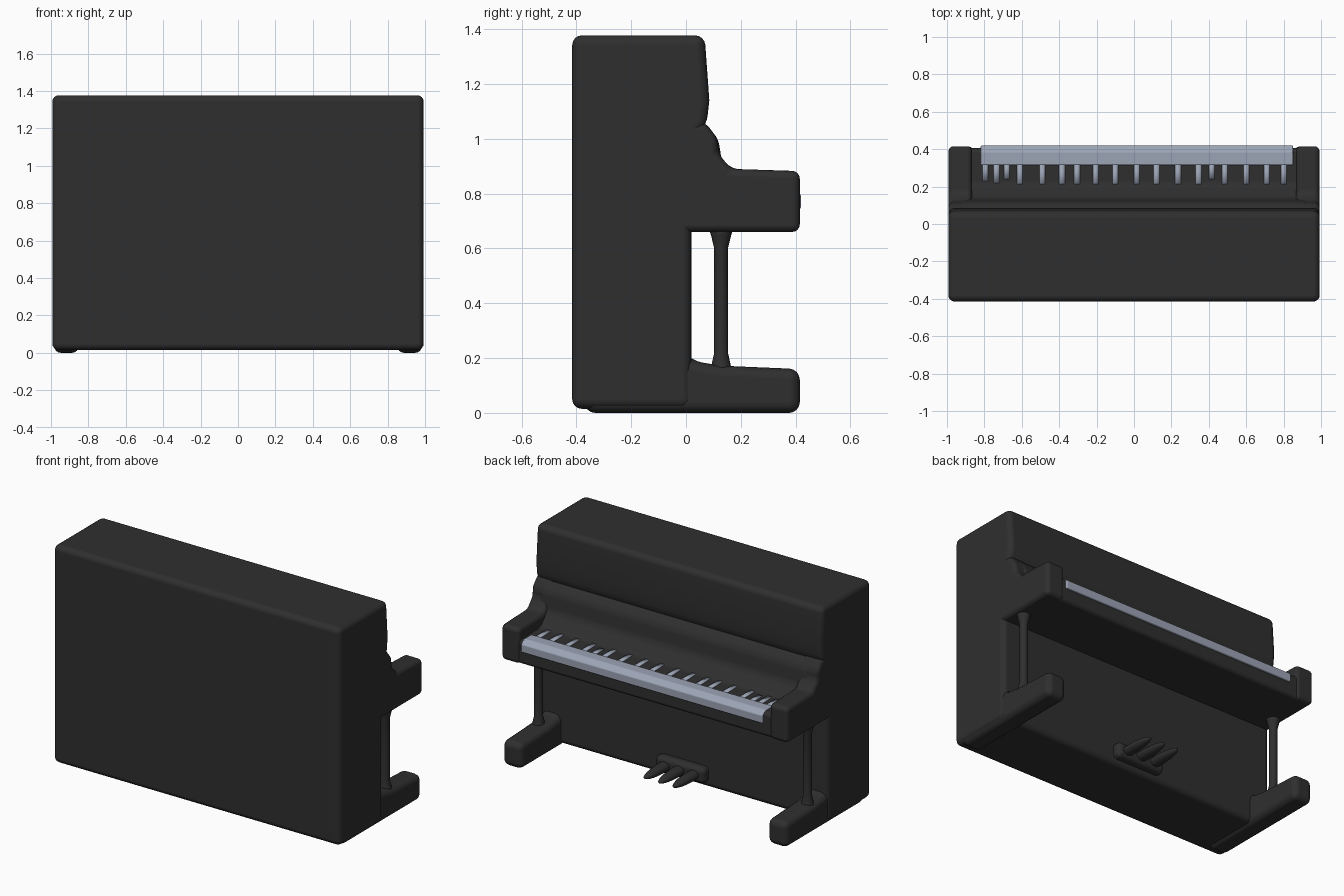
import bpy, bmesh, math

if "Cube" in bpy.data.objects:
    bpy.data.objects.remove(bpy.data.objects["Cube"])


def material(name, rgb):
    m = bpy.data.materials.new(name)
    m.diffuse_color = (*rgb, 1)
    m.use_nodes = True
    m.node_tree.nodes["Principled BSDF"].inputs["Base Color"].default_value = m.diffuse_color
    return m


BLACK = material("black_lacquer", (0.028, 0.028, 0.028))
IVORY = material("cool_ivory", (0.33, 0.37, 0.46))


def finish(name, bm, mat, bevel=0, segments=4):
    bmesh.ops.recalc_face_normals(bm, faces=bm.faces)
    me = bpy.data.meshes.new(name)
    bm.to_mesh(me)
    bm.free()
    me.materials.append(mat)
    me.polygons.foreach_set("use_smooth", [True] * len(me.polygons))
    ob = bpy.data.objects.new(name, me)
    bpy.context.collection.objects.link(ob)
    if bevel:
        b = ob.modifiers.new("round", 'BEVEL')
        b.width = bevel
        b.segments = segments
        b.limit_method = 'ANGLE'
        b.angle_limit = math.radians(20)
        b.harden_normals = True
    return ob


def prism(name, profile, x0, x1, mat=BLACK, bevel=0.03):
    """Side profile (y, z) extruded along x."""
    bm = bmesh.new()
    face = bm.faces.new([bm.verts.new((x0, y, z)) for y, z in profile])
    ext = bmesh.ops.extrude_face_region(bm, geom=[face])
    for v in ext["geom"]:
        if isinstance(v, bmesh.types.BMVert):
            v.co.x = x1
    return finish(name, bm, mat, bevel)


def box_profile(y0, y1, z0, z1):
    return [(y0, z0), (y1, z0), (y1, z1), (y0, z1)]


# Main case with a slightly overhanging upper panel
prism("case", [(-.415, .015), (.02, .015), (.02, .98), (.075, 1.05),
               (.085, 1.14), (.068, 1.377), (-.415, 1.377)],
      -.993, .993, bevel=.035)

# Key bed and fall board between the cheeks
prism("key_bed", [(-.1, .66), (.405, .66), (.405, .812), (.205, .814),
                  (.135, .89), (.118, 1.0), (.075, 1.05), (-.1, 1.05)],
      -.93, .93, bevel=.025)

cheek = [(-.1, .66), (.415, .66), (.415, .882), (.165, .89),
         (.118, .945), (.116, 1.0), (.07, 1.06), (-.1, 1.06)]
toe = [(-.37, 0), (.415, 0), (.415, .16), (.13, .172),
       (.02, .19), (-.03, .25), (-.37, .25)]

for s, side in ((-1, "left"), (1, "right")):
    # Cheek block, toe block and slim leg on each side
    prism(side + "_cheek", cheek, s * .865, s * .992, bevel=.032)
    prism(side + "_toe", toe, s * .85, s * .985, bevel=.04)
    bm = bmesh.new()
    rings = [(.12, .05), (.17, .036), (.22, .025), (.6, .025), (.645, .036), (.69, .05)]
    n = 20
    loops = [[bm.verts.new((s * .93 + r * math.cos(i * math.tau / n),
                            .128 + r * math.sin(i * math.tau / n), z))
              for i in range(n)] for z, r in rings]
    for a, b in zip(loops, loops[1:]):
        for i in range(n):
            bm.faces.new((a[i], a[(i + 1) % n], b[(i + 1) % n], b[i]))
    bm.faces.new(loops[0])
    bm.faces.new(loops[-1])
    finish(side + "_leg", bm, BLACK)

# White key fronts
prism("white_key_fronts", [(.315, .79), (.315, .818), (.385, .818),
                           (.419, .795), (.419, .745), (.385, .745)],
      -.82, .85, IVORY, .006)

# White gaps showing between the black keys
gaps = [(-.795, .23), (-.735, .22), (-.68, .24), (-.61, .19), (-.49, .19),
        (-.385, .19), (-.305, .2), (-.205, .19), (-.1, .18), (.015, .2),
        (.12, .18), (.235, .2), (.345, .18), (.415, .24), (.485, .2),
        (.6, .2), (.71, .19), (.8, .2)]
for i, (x, y) in enumerate(gaps):
    prism("white_key_%02d" % (i + 1), box_profile(y, .33, .805, .8175),
          x - .015, x + .015, IVORY, 0)

# Pedals
for i in (-1, 0, 1):
    bm = bmesh.new()
    bmesh.ops.create_uvsphere(bm, u_segments=20, v_segments=12, radius=1)
    for v in bm.verts:
        v.co = (i * .1 + v.co.x * .036, .1 + v.co.y * .17, .1 + v.co.z * .028)
    finish("pedal_%d" % (i + 2), bm, BLACK)
prism("pedal_mount", box_profile(-.02, .07, .05, .15), -.17, .17, bevel=.03)
